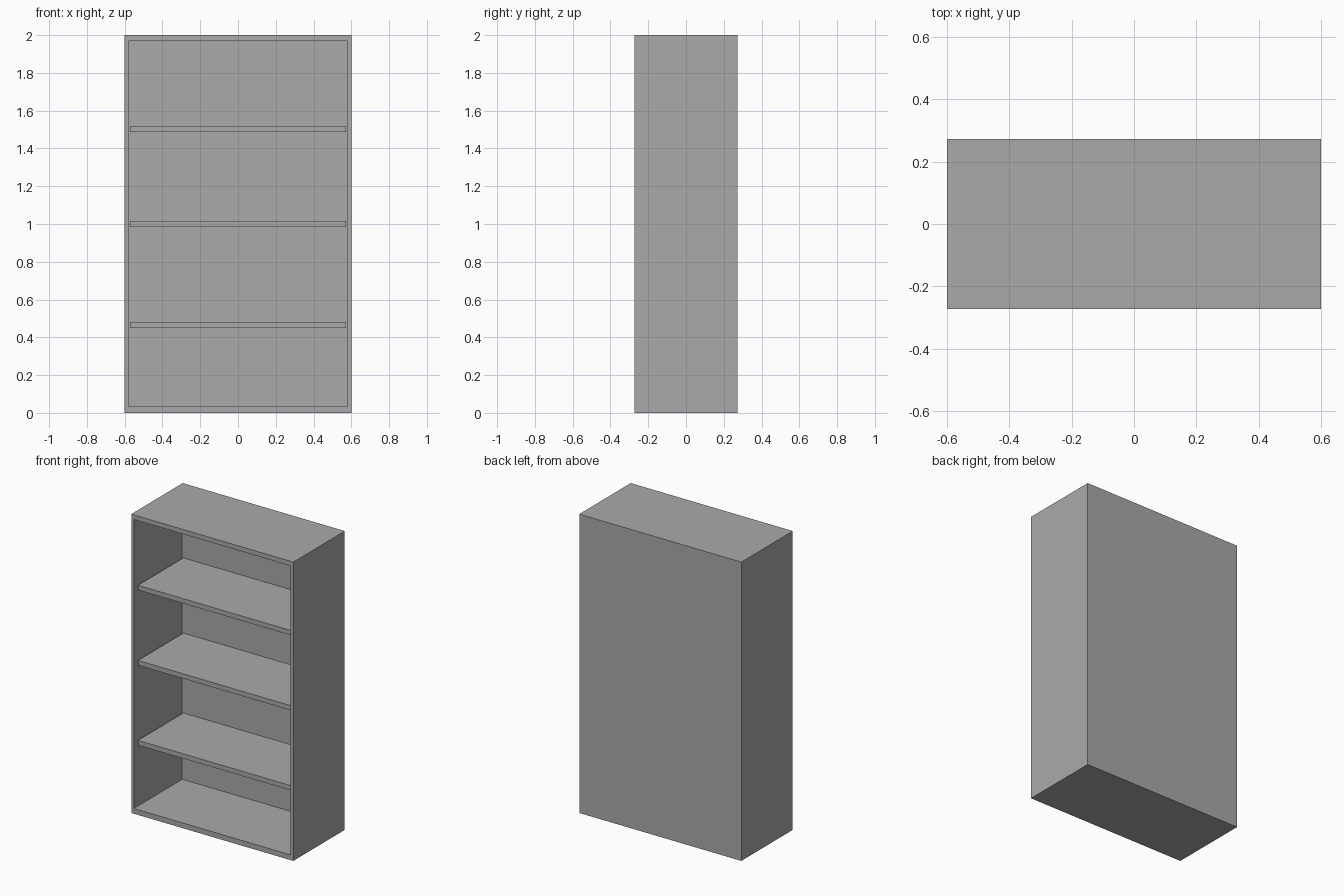
import bpy, bmesh
from mathutils import Vector

if "Cube" in bpy.data.objects:
    bpy.data.objects.remove(bpy.data.objects["Cube"], do_unlink=True)

W, D, H = 1.2, 0.544, 2.0
SIDE, TOP, BOTTOM, BACK = 0.027, 0.031, 0.035, 0.032
SHELF_THICK, SHELF_SETBACK = 0.032, 0.032

grey = bpy.data.materials.new("cabinet grey")
grey.use_nodes = True
colour = (0.4, 0.4, 0.4, 1)
grey.diffuse_color = colour
grey.node_tree.nodes["Principled BSDF"].inputs["Base Color"].default_value = colour


def box_mesh(low, high):
    bm = bmesh.new()
    bmesh.ops.create_cube(bm, size=1)
    low, high = Vector(low), Vector(high)
    for v in bm.verts:
        v.co = [high[i] if v.co[i] > 0 else low[i] for i in range(3)]
    return bm


def add_object(name, bm):
    mesh = bpy.data.meshes.new(name)
    bm.to_mesh(mesh)
    bm.free()
    mesh.materials.append(grey)
    obj = bpy.data.objects.new(name, mesh)
    bpy.context.collection.objects.link(obj)
    return obj


# Carcass: a box whose front face is inset and pushed in to the back panel
bm = box_mesh((-W / 2, -D / 2, 0), (W / 2, D / 2, H))
bm.normal_update()
front = min(bm.faces, key=lambda f: f.calc_center_median().y)
bmesh.ops.inset_individual(bm, faces=[front], thickness=SIDE)
for v in front.verts:
    v.co.z = H - TOP if v.co.z > H / 2 else BOTTOM
pushed = bmesh.ops.extrude_discrete_faces(bm, faces=[front])["faces"][0]
bmesh.ops.translate(bm, verts=pushed.verts, vec=(0, D - BACK, 0))
bmesh.ops.recalc_face_normals(bm, faces=bm.faces)
add_object("bookcase_carcass", bm)

# Shelves: set back slightly from the front edge
inner = W / 2 - SIDE
for name, z in (("lower", 0.465), ("middle", 1.0), ("upper", 1.503)):
    add_object(name + "_shelf", box_mesh(
        (-inner, -D / 2 + SHELF_SETBACK, z - SHELF_THICK / 2),
        (inner, D / 2 - BACK, z + SHELF_THICK / 2)))
